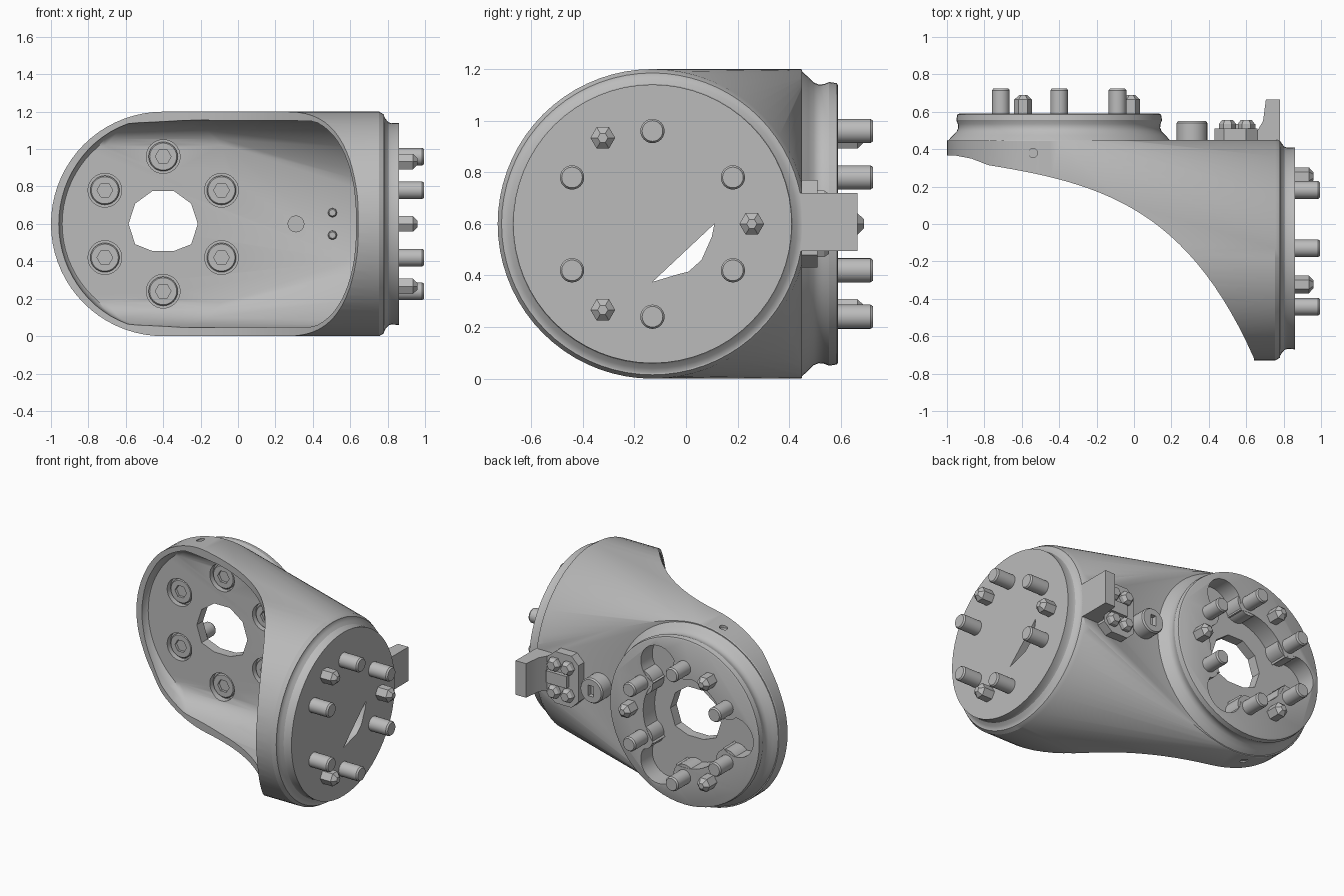
import bpy, bmesh
from math import cos, sin, pi, radians
from mathutils import Vector
from mathutils.geometry import interpolate_bezier

if "Cube" in bpy.data.objects:
    bpy.data.objects.remove(bpy.data.objects["Cube"])

grey = bpy.data.materials.new("satin grey")
grey.use_nodes = True
COLOUR = (0.5, 0.5, 0.5, 1)
grey.diffuse_color = COLOUR
grey.node_tree.nodes["Principled BSDF"].inputs["Base Color"].default_value = COLOUR


# Joint frames: a, b lie in the joint face, d runs along its axis
def back(a, b, d):
    return (a - 0.4, d, 0.6 + b)


def side(a, b, d):
    return (d, a - 0.13, 0.6 + b)


def up(a, b, d):
    return (a, b, d)


def finish(name, bm):
    bmesh.ops.recalc_face_normals(bm, faces=bm.faces)
    mesh = bpy.data.meshes.new(name)
    bm.to_mesh(mesh)
    bm.free()
    ob = bpy.data.objects.new(name, mesh)
    bpy.context.collection.objects.link(ob)
    mesh.materials.append(grey)
    return ob


def stack(name, frame, outlines):
    """Solid through a list of (outline, depth) with equal point counts."""
    bm = bmesh.new()
    rings = [[bm.verts.new(frame(a, b, d)) for a, b in pts] for pts, d in outlines]
    for r0, r1 in zip(rings, rings[1:]):
        for i in range(len(r0)):
            j = (i + 1) % len(r0)
            bm.faces.new((r0[i], r0[j], r1[j], r1[i]))
    bm.faces.new(rings[0])
    bm.faces.new(rings[-1])
    return finish(name, bm)


def circle(r, n=64, a=0, b=0):
    return [(a + r * cos(2 * pi * i / n), b + r * sin(2 * pi * i / n)) for i in range(n)]


def lathe(name, frame, profile, a=0, b=0, n=64):
    return stack(name, frame, [(circle(r, n, a, b), d) for d, r in profile])


def box(name, frame, a0, a1, b0, b1, d0, d1):
    pts = [(a0, b0), (a1, b0), (a1, b1), (a0, b1)]
    return stack(name, frame, [(pts, d0), (pts, d1)])


def hull(name, discs, reach):
    """Convex skin around discs, each flattened at +-limit in height and at reach sideways."""
    bm = bmesh.new()
    for frame, d, r, limit in discs:
        for a, b in circle(r, 72):
            bm.verts.new(frame(min(a, reach), max(-limit, min(limit, b)), d))
    bmesh.ops.remove_doubles(bm, verts=bm.verts, dist=0.0001)
    bmesh.ops.convex_hull(bm, input=bm.verts)
    loose = [v for v in bm.verts if not v.link_faces]
    bmesh.ops.delete(bm, geom=loose, context='VERTS')
    return finish(name, bm)


def combine(ob, other, operation):
    mod = ob.modifiers.new("join", 'BOOLEAN')
    mod.operation, mod.object, mod.solver = operation, other, 'EXACT'
    bpy.context.view_layer.objects.active = ob
    bpy.ops.object.modifier_apply(modifier=mod.name)
    bpy.data.objects.remove(other)


# Shell: two discs at right angles blended together, trimmed by the swept curve
shell = hull("link_shell", [(back, 0.2, 0.6, 0.6), (back, 0.445, 0.6, 0.6), (back, 0.46, 0.59, 0.6),
                            (side, 0.0, 0.6, 0.6), (side, 0.755, 0.6, 0.6), (side, 0.78, 0.585, 0.6)], 0.6)
sweep = interpolate_bezier(*[Vector(p) for p in ((-.78, .315), (-.2, .22), (.28, .1), (.64, -.715))], 28)
curve = [(-1.05, .37), (-.95, .365), (-.87, .35)] + [(p.x, p.y) for p in sweep]
curve += [(.65, -.8), (.9, -.8), (.9, .45), (-1.05, .45)]
combine(shell, stack("trim", up, [(curve, -0.1), (curve, 1.3)]), 'INTERSECT')

# Hollow inside: trough with a rounded floor edge above and below
combine(shell, hull("cavity", [(back, 0.0, 0.57, 0.555), (back, 0.2, 0.57, 0.555), (back, 0.3, 0.567, 0.535),
                               (back, 0.36, 0.56, 0.5), (back, 0.395, 0.55, 0.455), (back, 0.405, 0.54, 0.42),
                               (side, 0.0, 0.575, 0.55), (side, 0.62, 0.575, 0.55),
                               (side, 0.70, 0.53, 0.5), (side, 0.74, 0.44, 0.44)], 0.535), 'DIFFERENCE')

# Joint flanges with a necked rim
combine(shell, lathe("back_flange", back, [(.425, .58), (.448, .592), (.475, .568), (.495, .548), (.515, .54),
                                           (.535, .542), (.555, .55), (.585, .545), (.59, .535)]), 'UNION')
combine(shell, lathe("side_flange", side, [(.75, .57), (.777, .583), (.79, .56), (.805, .543),
                                           (.82, .538), (.86, .54)]), 'UNION')

# Back joint recess: round well with three lobes
combine(shell, lathe("well", back, [(.47, .3), (.7, .3)]), 'DIFFERENCE')
for k in range(3):
    t = radians(60 + 120 * k)
    combine(shell, lathe("lobe", back, [(.47, .13), (.7, .13)], .375 * cos(t), .375 * sin(t), 32), 'DIFFERENCE')

# Bosses around the pins, bulging into the well
pins = [(.36 * cos(radians(30 + 60 * k)), .36 * sin(radians(30 + 60 * k))) for k in range(6)]
for a, b in pins:
    combine(shell, lathe("boss", back, [(.45, .08), (.588, .08)], a, b, 32), 'UNION')

# Centre opening with a flat lower edge
opening = [(a, max(b, -.145)) for a, b in circle(.185, 10)]
combine(shell, stack("centre_opening", back, [(opening, .3), (opening, .7)]), 'DIFFERENCE')

# Slot in the side joint face
slot = [(0, -.225), (.10, -.195), (.14, -.185), (.19, -.14), (.23, -.05), (.24, 0)]
combine(shell, stack("slot", side, [(slot, .7), (slot, .9)]), 'DIFFERENCE')

# Small set screw holes above and below
for z in (0, 1.2):
    combine(shell, lathe("set_hole", up, [(z - .03, .025), (z + .03, .025)], -.54, .38, 12), 'DIFFERENCE')

# Dowel pins and hex studs on both joints, bolt heads inside the shell
for label, frame, face in (("back", back, .59), ("side", side, .86)):
    for a, b in pins:
        lathe(label + "_pin", frame, [(face - .08, .047), (face + .125, .047), (face + .135, .04)], a, b, 24)
        if label == "back":
            combine(shell, lathe("counterbore", back, [(.3, .09), (.44, .09)], a, b, 32), 'DIFFERENCE')
            head = lathe("bolt_head", back, [(.418, .072), (.425, .078), (.445, .078)], a, b, 32)
            combine(head, lathe("socket", back, [(.4, .042), (.435, .042)], a, b, 6), 'DIFFERENCE')
    for k in range(3):
        t = radians(120 * k)
        lathe(label + "_hex_stud", frame, [(face - .05, .048), (face + .075, .048), (face + .1, .02)],
              .385 * cos(t), .385 * sin(t), 6)

# Connector block on the back corner
wedge = [(.645, .42), (.66, .5), (.69, .55), (.705, .665), (.78, .665), (.78, .42)]
stack("connector_block", up, [(wedge, .495), (wedge, .72)])

# Connector base plate with bevelled corners and four screws
plate = [(.83, -.12), (.88, -.17), (1.0, -.17), (1.06, -.12), (1.06, .12), (1.0, .17), (.88, .17), (.83, .12)]
stack("connector_plate", back, [(plate, .43), (plate, .51)])
box("connector_rib", back, .9, 1.05, -.04, .04, .49, .535)
for a in (.9, 1.0):
    for b in (-.09, .09):
        lathe("plate_screw", back, [(.49, .045), (.535, .045), (.555, .03)], a, b, 6)

# Round button beside the connector
button = lathe("cable_button", back, [(.43, .082), (.54, .082), (.55, .075)], .71, 0, 32)
combine(button, box("button_slot", back, .69, .73, -.035, .035, .52, .6), 'DIFFERENCE')

# Fastener ends showing inside the shell
lathe("button_end", back, [(.395, .045), (.44, .045)], .71, 0, 20)
for b in (-.06, .06):
    lathe("screw_end", back, [(.38, .018), (.39, .025), (.44, .025)], .905, b, 8)

# Smooth shading with crisp edges
for ob in bpy.context.scene.objects:
    if ob.type == 'MESH':
        bpy.ops.object.select_all(action='DESELECT')
        ob.select_set(True)
        bpy.context.view_layer.objects.active = ob
        bpy.ops.object.shade_smooth_by_angle(angle=radians(30))
